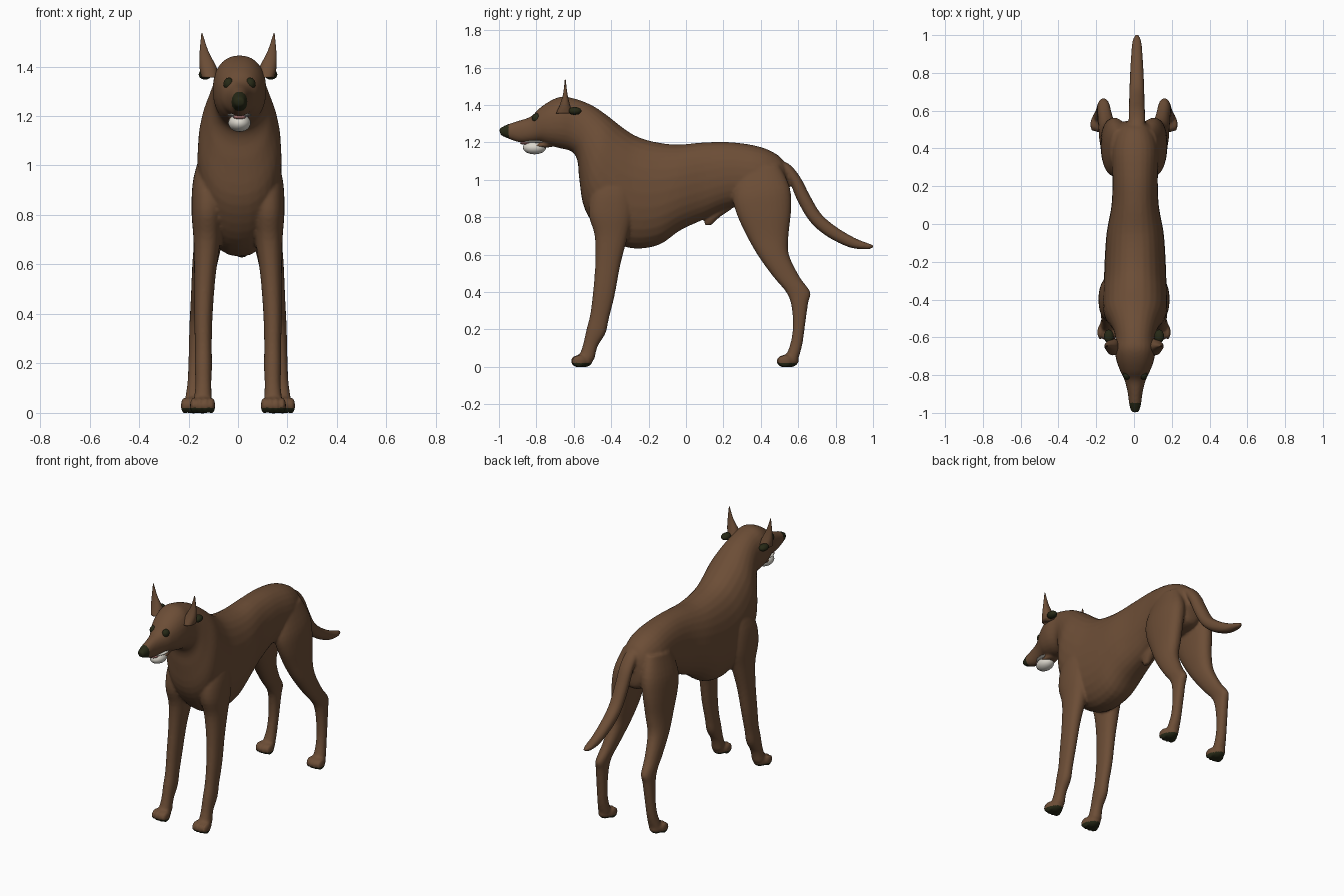
import bpy
import bmesh
import math
from mathutils import Vector, Matrix

cube = bpy.data.objects.get("Cube")
if cube:
    bpy.data.objects.remove(cube, do_unlink=True)


def make_material(name, colour):
    mat = bpy.data.materials.new(name)
    mat.use_nodes = True
    mat.diffuse_color = (*colour, 1)
    shader = mat.node_tree.nodes["Principled BSDF"]
    shader.inputs["Base Color"].default_value = (*colour, 1)
    shader.inputs["Roughness"].default_value = 0.8
    return mat


BROWN = make_material("brown coat", (0.15, 0.075, 0.037))
DARK = make_material("dark olive", (0.02, 0.022, 0.008))
WHITE = make_material("ivory", (0.7, 0.67, 0.6))
PINK = make_material("tongue pink", (0.5, 0.22, 0.2))


def finish(bm, name, material):
    bmesh.ops.recalc_face_normals(bm, faces=bm.faces)
    mesh = bpy.data.meshes.new(name)
    bm.to_mesh(mesh)
    bm.free()
    mesh.materials.append(material)
    obj = bpy.data.objects.new(name, mesh)
    bpy.context.collection.objects.link(obj)
    mesh.polygons.foreach_set("use_smooth", [True] * len(mesh.polygons))
    return obj


def spline(sections, steps=4):
    """Catmull-Rom interpolation of whole cross-sections."""
    padded = [sections[0], *sections, sections[-1]]
    result = []
    for a, b, c, d in zip(padded, padded[1:], padded[2:], padded[3:]):
        for k in range(steps):
            t = k / steps
            result.append([
                q + t / 2 * (r - p + t * (2 * p - 5 * q + 4 * r - s + t * (3 * (q - r) + s - p)))
                for p, q, r, s in zip(a, b, c, d)])
    return result + [sections[-1]]


def loft(name, sections, material=BROWN, side=1, power=0.9, sides=28):
    """Each section: edge point (y, z), opposite edge point (y, z), half width, centre x."""
    bm = bmesh.new()
    rings = []
    for ay, az, by, bz, width, x in spline(sections):
        centre = Vector((x * side, (ay + by) / 2, (az + bz) / 2))
        half = Vector((0, ay - by, az - bz)) / 2
        ring = []
        for i in range(sides):
            angle = math.tau * i / sides
            c, s = math.cos(angle), math.sin(angle)
            across = math.copysign(abs(c) ** power, c) * max(width, 0.001)
            along = math.copysign(abs(s) ** power, s)
            ring.append(bm.verts.new(centre + half * along + Vector((across, 0, 0))))
        rings.append(ring)
    for low, high in zip(rings, rings[1:]):
        for i in range(sides):
            j = (i + 1) % sides
            bm.faces.new((low[i], low[j], high[j], high[i]))
    bm.faces.new(rings[0])
    bm.faces.new(rings[-1])
    return finish(bm, name, material)


def blob(name, centre, radii, material=BROWN):
    bm = bmesh.new()
    matrix = Matrix.Translation(centre) @ Matrix.Diagonal((*radii, 1))
    bmesh.ops.create_uvsphere(bm, u_segments=20, v_segments=12, radius=1, matrix=matrix)
    return finish(bm, name, material)


MID = 0.006

# Torso, neck, skull and muzzle in one sweep
spine = [
    (0.54, 1.06, 0.55, 0.94, 0.04), (0.5, 1.125, 0.53, 0.86, 0.09),
    (0.4, 1.175, 0.4, 0.84, 0.125), (0.25, 1.2, 0.24, 0.85, 0.12),
    (0.1, 1.2, 0.1, 0.79, 0.125), (-0.05, 1.188, -0.03, 0.73, 0.15),
    (-0.18, 1.205, -0.15, 0.65, 0.16), (-0.27, 1.235, -0.3, 0.635, 0.165),
    (-0.34, 1.28, -0.44, 0.7, 0.17), (-0.41, 1.335, -0.54, 0.84, 0.165),
    (-0.48, 1.385, -0.57, 1, 0.135), (-0.54, 1.415, -0.58, 1.1, 0.115),
    (-0.6, 1.435, -0.61, 1.15, 0.105), (-0.66, 1.445, -0.68, 1.17, 0.108),
    (-0.72, 1.425, -0.74, 1.185, 0.097), (-0.78, 1.385, -0.78, 1.2, 0.078),
    (-0.83, 1.338, -0.83, 1.2, 0.055), (-0.9, 1.314, -0.89, 1.2, 0.039),
    (-0.96, 1.294, -0.95, 1.22, 0.031), (-1, 1.272, -0.99, 1.238, 0.02)]
coat = [loft("body", [(*s, MID) for s in spine])]

# Tail
tail = [
    (0.48, 1.11, 0.5, 1.04, 0.04), (0.55, 1.085, 0.53, 1.02, 0.043),
    (0.61, 1.015, 0.56, 0.975, 0.043), (0.66, 0.92, 0.595, 0.89, 0.042),
    (0.72, 0.82, 0.66, 0.78, 0.04), (0.8, 0.75, 0.75, 0.7, 0.037),
    (0.9, 0.69, 0.87, 0.64, 0.031), (0.97, 0.662, 0.96, 0.628, 0.024),
    (1.004, 0.65, 1, 0.635, 0.009)]
coat.append(loft("tail", [(*s, 0.015) for s in tail]))

# Belly sheath
sheath = [(0.12, 0.86, 0.24, 0.84, 0.03), (0.1, 0.79, 0.18, 0.8, 0.027),
          (0.1, 0.755, 0.14, 0.76, 0.013)]
coat.append(loft("sheath", [(*s, MID) for s in sheath]))

# Legs: front edge, back edge, half width, centre x
front_leg = [
    (-0.42, 1.08, -0.3, 1.08, 0.04, 0.1), (-0.5, 0.95, -0.28, 0.95, 0.065, 0.115),
    (-0.52, 0.82, -0.28, 0.82, 0.066, 0.122), (-0.488, 0.7, -0.31, 0.7, 0.055, 0.125),
    (-0.485, 0.55, -0.35, 0.55, 0.043, 0.134), (-0.497, 0.4, -0.382, 0.38, 0.037, 0.14),
    (-0.512, 0.28, -0.412, 0.26, 0.034, 0.14), (-0.532, 0.2, -0.43, 0.18, 0.035, 0.14),
    (-0.55, 0.12, -0.472, 0.11, 0.032, 0.14), (-0.57, 0.06, -0.49, 0.04, 0.037, 0.142)]
hind_leg = [
    (0.28, 1.05, 0.5, 1.08, 0.05, 0.075), (0.25, 0.92, 0.555, 0.96, 0.07, 0.095),
    (0.27, 0.82, 0.562, 0.84, 0.066, 0.11), (0.325, 0.7, 0.548, 0.7, 0.058, 0.12),
    (0.388, 0.59, 0.55, 0.6, 0.05, 0.135), (0.468, 0.48, 0.608, 0.48, 0.04, 0.15),
    (0.535, 0.4, 0.664, 0.4, 0.034, 0.16), (0.563, 0.33, 0.653, 0.34, 0.032, 0.165),
    (0.572, 0.22, 0.636, 0.22, 0.03, 0.17), (0.56, 0.13, 0.622, 0.12, 0.03, 0.174),
    (0.535, 0.06, 0.6, 0.04, 0.037, 0.178)]


def paw(name, x, toe_y):
    coat.append(blob(name + "_pad", (x, toe_y + 0.07, 0.034), (0.042, 0.05, 0.037)))
    for i in range(4):
        offset = i - 1.5
        reach = 0.036 + 0.006 * abs(offset)
        centre = (x + offset * 0.024, toe_y + reach, 0.03)
        coat.append(blob(name + "_toe", centre, (0.015, 0.038, 0.033)))


for word, side in (("left", 1), ("right", -1)):
    coat.append(loft(word + "_front_leg", front_leg, side=side))
    coat.append(loft(word + "_hind_leg", hind_leg, side=side))
    paw(word + "_front_paw", 0.143 * side, -0.618)
    paw(word + "_hind_paw", 0.18 * side, 0.483)

# Brown rim of the lower jaw
coat.append(blob("jaw_rim", (MID, -0.785, 1.183), (0.046, 0.08, 0.013)))

# Fuse the coat into one smooth skin
bpy.ops.object.select_all(action="DESELECT")
for obj in coat:
    obj.select_set(True)
skin = coat[0]
bpy.context.view_layer.objects.active = skin
bpy.ops.object.join()
remesh = skin.modifiers.new("Fuse", "REMESH")
remesh.mode = "VOXEL"
remesh.voxel_size = 0.008
smooth = skin.modifiers.new("Soften", "SMOOTH")
smooth.factor = 0.5
smooth.iterations = 4
for modifier in ("Fuse", "Soften"):
    bpy.ops.object.modifier_apply(modifier=modifier)

# Dark nose and soles
mesh = skin.data
mesh.materials.clear()
mesh.materials.append(BROWN)
mesh.materials.append(DARK)
for face in mesh.polygons:
    face.use_smooth = True
    spot = face.center
    face.material_index = int(spot.z < 0.02 or spot.y < -0.945 and spot.z > 1)

# Mouth
blob("lower_jaw", (MID, -0.81, 1.172), (0.046, 0.062, 0.036), WHITE)
blob("teeth", (MID, -0.803, 1.204), (0.05, 0.066, 0.008), WHITE)
blob("tongue", (MID, -0.855, 1.196), (0.026, 0.032, 0.009), PINK)

# Ears, ear tufts and eyes
ear = [(-0.695, 1.355, -0.605, 1.355, 0.035, 0.112), (-0.675, 1.4, -0.62, 1.4, 0.034, 0.122),
       (-0.657, 1.46, -0.634, 1.46, 0.018, 0.137), (-0.648, 1.535, -0.643, 1.535, 0.002, 0.146)]
for word, side in (("left", 1), ("right", -1)):
    loft(word + "_ear", ear, side=side)
    blob(word + "_ear_tuft", (0.133 * side, -0.595, 1.368), (0.026, 0.036, 0.021), DARK)
    blob(word + "_eye", (MID + 0.043 * side, -0.798, 1.33), (0.022, 0.026, 0.025), DARK)
